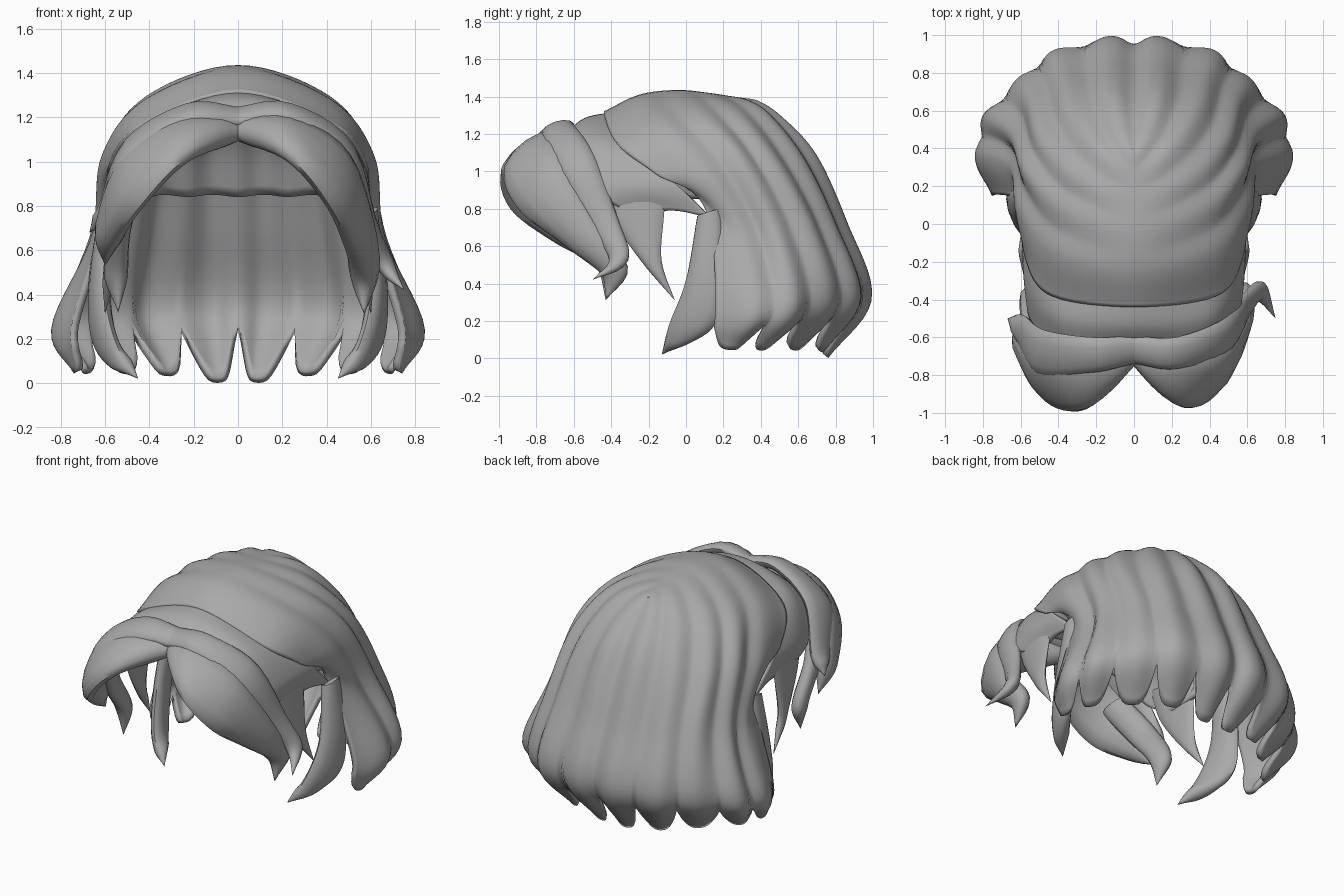
import bpy, bmesh, math
from mathutils import Vector

if "Cube" in bpy.data.objects:
    bpy.data.objects.remove(bpy.data.objects["Cube"])

hair = bpy.data.materials.new("hair_grey")
hair.diffuse_color = (0.40, 0.40, 0.40, 1)
hair.use_nodes = True
hair.node_tree.nodes["Principled BSDF"].inputs["Base Color"].default_value = hair.diffuse_color


def spline(pts, u, centred=False):
    """Smooth curve through pts, u from 0 to 1; centred curves cross x=0 smoothly."""
    n = len(pts) - 1
    f = min(max(u, 0), 1) * n
    i = min(int(f), n - 1)
    t = f - i
    b, c = Vector(pts[i]), Vector(pts[i + 1])
    a = Vector(pts[i - 1]) if i else 2 * b - c
    if centred and i == 0 and c.x > 0.01:
        a = Vector((-c.x, c.y, c.z))
    d = Vector(pts[i + 2]) if i + 2 <= n else 2 * c - b
    return 0.5 * (2 * b + (c - a) * t + (2 * a - 5 * b + 4 * c - d) * t * t
                  + (3 * b - a - 3 * c + d) * t ** 3)


def make(name, verts, faces, mirror=False, thick=0, angle=45):
    me = bpy.data.meshes.new(name)
    me.from_pydata(verts, [], faces)
    ob = bpy.data.objects.new(name, me)
    bpy.context.collection.objects.link(ob)
    me.materials.append(hair)
    if mirror:
        m = ob.modifiers.new("mirror", 'MIRROR')
        m.merge_threshold = 0.002
    if thick:
        s = ob.modifiers.new("thickness", 'SOLIDIFY')
        s.thickness, s.offset = thick, -1
    bpy.ops.object.select_all(action='DESELECT')
    ob.select_set(True)
    bpy.context.view_layer.objects.active = ob
    bpy.ops.object.shade_smooth_by_angle(angle=math.radians(angle))
    return ob


def sheet(name, curves, ns, nt, phase, ridge, notch, thick):
    """Loft across half-head locks, ridged into strands with a scalloped hem."""
    def point(s, t):
        return spline([spline(c, t, True) for c in curves], s)
    verts, faces = [], []
    for i in range(ns + 1):
        s = i / ns
        w = abs(math.cos(math.pi * phase(s * (len(curves) - 1))))
        end = 1 - notch * (1 - w) ** 2
        for j in range(nt + 1):
            t = j / nt * end
            p, e = point(s, t), 0.01
            n = (point(s, min(t + e, 1)) - point(s, max(t - e, 0))).cross(
                point(min(s + e, 1), t) - point(max(s - e, 0), t))
            if n.length > 1e-9:
                p = p + n.normalized() * ridge * (w ** 1.5 - 0.6) * min(1, t * 2.5)
            if j == 0 or (i == ns and abs(curves[-1][-1][0]) < 1e-6):
                p.x = 0
            verts.append(p)
    for i in range(ns):
        for j in range(nt):
            a = i * (nt + 1) + j
            faces.append((a, a + 1, a + nt + 2, a + nt + 1))
    return make(name, verts, faces, True, thick)


def strand(name, rail_a, rail_b, thick, sides=(1,), n=24):
    """Closed leaf-shaped lock between two rails, tapering to the tip."""
    for sx in sides:
        verts, faces, k = [], [], 12
        for i in range(n + 1):
            u = i / n
            a, b = spline(rail_a, u), spline(rail_b, u)
            mid, half = (a + b) / 2, (a - b) / 2
            v, w = min(u + .02, 1), max(u - .02, 0)
            tan = spline(rail_a, v) + spline(rail_b, v) - spline(rail_a, w) - spline(rail_b, w)
            nrm = tan.cross(half)
            nrm = nrm.normalized() if nrm.length > 1e-8 else Vector()
            d = min(thick, half.length * 0.7)
            for q in range(k):
                g = 2 * math.pi * q / k
                p = mid + half * math.cos(g) + nrm * d * math.sin(g)
                verts.append(Vector((p.x * sx, p.y, p.z)))
        for i in range(n):
            for q in range(k):
                r = (q + 1) % k
                faces.append((i * k + q, i * k + r, i * k + k + r, i * k + k + q))
        faces.append(tuple(range(k)))
        tag = "" if len(sides) == 1 else ("_right" if sx > 0 else "_left")
        ob = make(name + tag, verts, faces, angle=60)
        bm = bmesh.new()
        bm.from_mesh(ob.data)
        bmesh.ops.remove_doubles(bm, verts=bm.verts, dist=0.0005)
        bmesh.ops.recalc_face_normals(bm, faces=bm.faces)
        bm.to_mesh(ob.data)
        bm.free()


# Main hair: locks run from the parting sideways, then down to a curled hem
locks = [
    [(0, -.44, 1.32), (.45, -.38, 1.17), (.6, -.16, .99), (.61, .11, .78), (.77, .15, .25), (.71, .11, .05)],
    [(0, -.25, 1.41), (.42, -.15, 1.27), (.605, .08, 1.02), (.65, .3, .66), (.83, .36, .25), (.73, .25, .05)],
    [(0, -.05, 1.435), (.38, .08, 1.31), (.57, .28, 1.08), (.65, .48, .68), (.79, .57, .27), (.68, .4, .05)],
    [(0, .12, 1.42), (.32, .26, 1.32), (.49, .46, 1.07), (.55, .66, .7), (.61, .76, .3), (.5, .58, .05)],
    [(0, .25, 1.4), (.2, .4, 1.33), (.33, .6, 1.08), (.38, .78, .72), (.42, .91, .32), (.32, .72, .04)],
    [(0, .36, 1.385), (.08, .48, 1.31), (.13, .68, 1.09), (.14, .85, .72), (.14, .98, .32), (.1, .75, .01)],
    [(0, .4, 1.37), (0, .5, 1.3), (0, .68, 1.09), (0, .85, .73), (0, .97, .33), (0, .76, .02)],
]


def lobes(s):
    if s < 1:
        return 0.5 + 0.5 * s
    return s if s < 5 else 5 + 0.5 * (s - 5)


sheet("main_hair", locks, 72, 36, lobes, 0.03, 0.14, 0.035)

# Inner cap: the upper part of the same locks, shrunk inside the hair
centre = Vector((0, .1, .85))
inner = []
for c in locks:
    p = [Vector(q) for q in c[:4]]
    p[3] = p[2].lerp(p[3], (p[2].z - .85) / (p[2].z - p[3].z))
    inner.append([centre + (q - centre) * .92 for q in p])
sheet("inner_cap", inner, 48, 16, lobes, 0.025, 0, 0.01)

# Front band tucked under the main hair
band = [
    [(0, -.63, 1.22), (.38, -.63, 1.12), (.555, -.5, .9), (.55, -.27, .76)],
    [(0, -.53, 1.29), (.4, -.49, 1.18), (.575, -.32, .95), (.57, -.07, .79)],
    [(0, -.36, 1.32), (.41, -.31, 1.17), (.58, -.09, .97), (.59, .13, .75)],
]
sheet("front_band", band, 16, 24, lambda s: 0, 0, 0, 0.03)

# Fringe: right side
strand("fringe_front_right",
       [(0, -.64, 1.16), (.2, -.69, 1.2), (.47, -.66, 1.06), (.6, -.46, .7), (.6, -.31, .48), (.57, -.43, .31)],
       [(0, -.75, 1.11), (.25, -.97, 1.0), (.42, -.89, .79), (.5, -.66, .61), (.54, -.46, .46), (.57, -.43, .31)], .065)
strand("fringe_outer_right",
       [(0, -.59, 1.23), (.22, -.6, 1.25), (.48, -.5, 1.1), (.6, -.36, .74), (.69, -.31, .53), (.75, -.5, .42)],
       [(0, -.74, 1.17), (.22, -.77, 1.19), (.49, -.68, 1.0), (.58, -.5, .67), (.65, -.41, .52), (.75, -.5, .42)], .04)
# Fringe: left side
strand("fringe_front_left",
       [(0, -.64, 1.16), (-.25, -.7, 1.18), (-.51, -.68, 1.03), (-.6, -.56, .74), (-.6, -.53, .53)],
       [(0, -.75, 1.11), (-.25, -.98, 1.0), (-.44, -.94, .8), (-.56, -.72, .63), (-.6, -.53, .53)], .065)
strand("fringe_outer_left",
       [(0, -.59, 1.23), (-.22, -.6, 1.25), (-.48, -.56, 1.1), (-.59, -.48, .8), (-.67, -.5, .68)],
       [(0, -.74, 1.17), (-.22, -.79, 1.18), (-.5, -.8, 1.0), (-.6, -.64, .76), (-.67, -.5, .68)], .04)
strand("fringe_inner_left",
       [(-.47, -.64, 1.0), (-.57, -.48, .75), (-.58, -.34, .5), (-.54, -.43, .32)],
       [(-.43, -.8, .93), (-.5, -.64, .7), (-.52, -.48, .5), (-.54, -.43, .32)], .05)

# Sideburns in front of the ears and locks behind them
strand("sideburn",
       [(.52, -.46, .98), (.54, -.4, .76), (.57, -.24, .52), (.6, -.06, .31)],
       [(.55, -.1, .92), (.57, -.12, .74), (.59, -.13, .52), (.6, -.06, .31)], .025, (1, -1))
strand("ear_lock",
       [(.58, .06, .76), (.6, .0, .42), (.55, -.09, .18), (.45, -.13, .02)],
       [(.59, .2, .8), (.65, .2, .42), (.63, .14, .16), (.45, -.13, .02)], .045, (1, -1))
